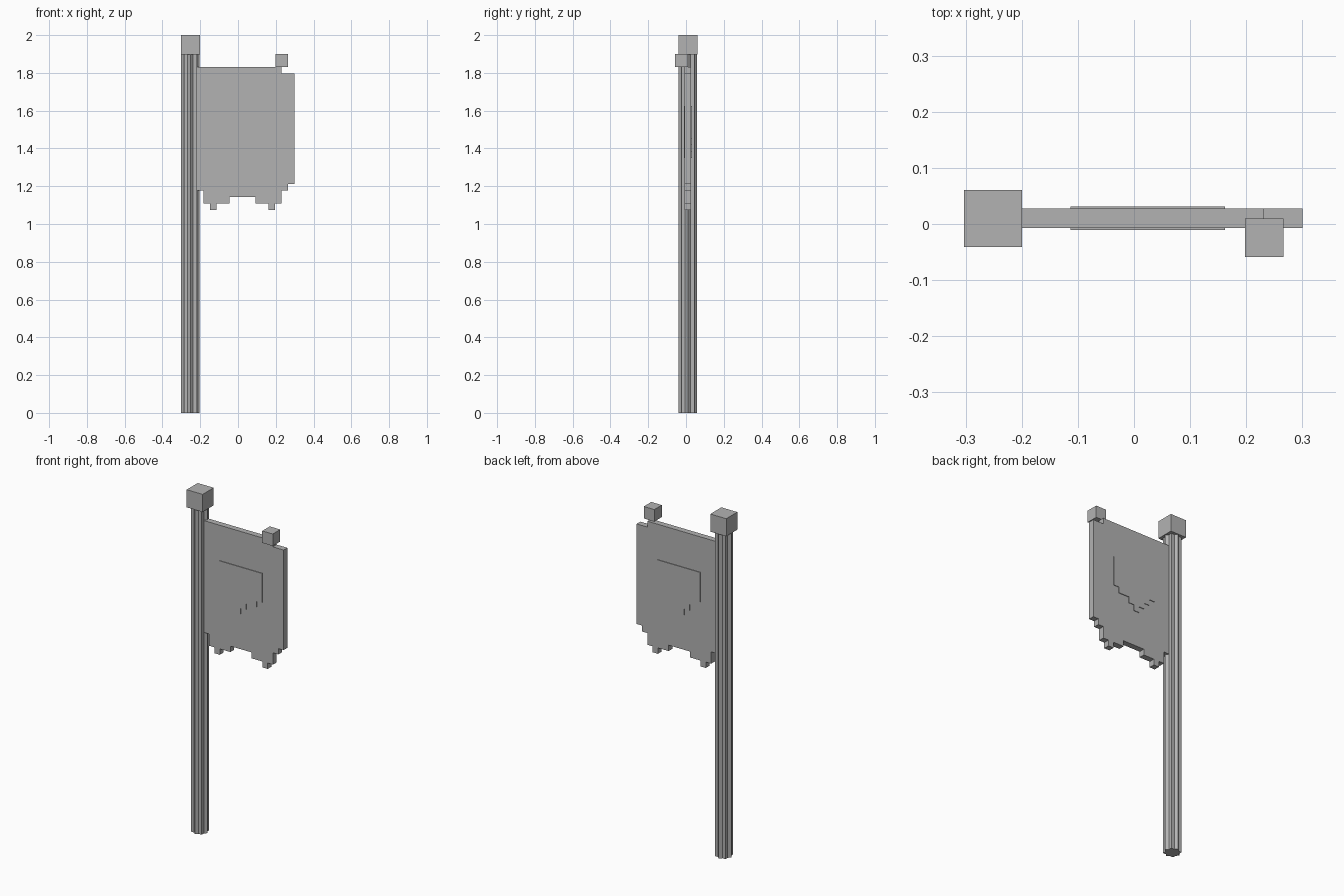
import bpy
import bmesh
import math

if "Cube" in bpy.data.objects:
    bpy.data.objects.remove(bpy.data.objects["Cube"])

U = 0.0344            # pixel unit of the blocky banner
LEFT, TOP = -0.216, 1.83
MID_Y = 0.01
POLE_X = -0.252

grey = bpy.data.materials.new("plain grey")
grey.diffuse_color = (0.45, 0.45, 0.45, 1)
grey.use_nodes = True
grey.node_tree.nodes["Principled BSDF"].inputs["Base Color"].default_value = grey.diffuse_color


def prism(name, points, to_3d, offset):
    """Extrude a closed outline along the offset vector."""
    bm = bmesh.new()
    face = bm.faces.new([bm.verts.new(to_3d(a, b)) for a, b in points])
    new = bmesh.ops.extrude_face_region(bm, geom=[face])["geom"]
    bmesh.ops.translate(bm, vec=offset,
                        verts=[v for v in new if isinstance(v, bmesh.types.BMVert)])
    bmesh.ops.recalc_face_normals(bm, faces=bm.faces)
    mesh = bpy.data.meshes.new(name)
    bm.to_mesh(mesh)
    bm.free()
    mesh.materials.append(grey)
    obj = bpy.data.objects.new(name, mesh)
    bpy.context.collection.objects.link(obj)
    return obj


def box(name, x0, x1, y0, y1, z0, z1):
    return prism(name, [(x0, y0), (x1, y0), (x1, y1), (x0, y1)],
                 lambda x, y: (x, y, z0), (0, 0, z1 - z0))


def pixel_panel(name, points, thickness):
    """Upright panel; points are in pixel units from the top left of the banner."""
    return prism(name, points,
                 lambda c, r: (LEFT + c * U, MID_Y - thickness / 2, TOP - r * U),
                 (0, thickness, 0))


# Fluted pole: eight-pointed star section
outer = 0.0485
inner = outer / math.sqrt(2) / math.cos(math.pi / 8)
star = []
for i in range(16):
    r = inner if i % 2 else outer
    a = i * math.pi / 8
    star.append((POLE_X + r * math.cos(a), MID_Y + r * math.sin(a)))
prism("pole", star, lambda x, y: (x, y, 0), (0, 0, 1.9))

# Block on top of the pole
box("pole_cap", -0.303, -0.2, -0.041, 0.061, 1.897, 2.0)

# Banner cloth with a ragged lower edge: (end column, bottom row) per step
steps = [(1, 19), (2, 21), (3, 22), (5, 21), (9, 20), (11, 21),
         (12, 22), (13, 21), (14, 19), (15, 18)]
outline = [(0, 0)]
column = 0
for end, row in steps:
    outline += [(column, row), (end, row)]
    column = end
outline += [(15, 1), (13, 1), (13, 0)]
pixel_panel("banner", outline, U)

# Raised shield emblem showing on both faces
emblem = [(3, 6), (11, 6), (11, 11), (10, 11), (10, 12), (8, 12), (8, 13),
          (7, 13), (7, 14), (6, 14), (6, 13), (5, 13), (5, 12), (4, 12),
          (4, 11), (3, 11)]
pixel_panel("emblem", emblem, 0.042)

# Small block on the upper outer corner
box("corner_block", 0.198, 0.266, -0.059, 0.01, 1.83, 1.9)
